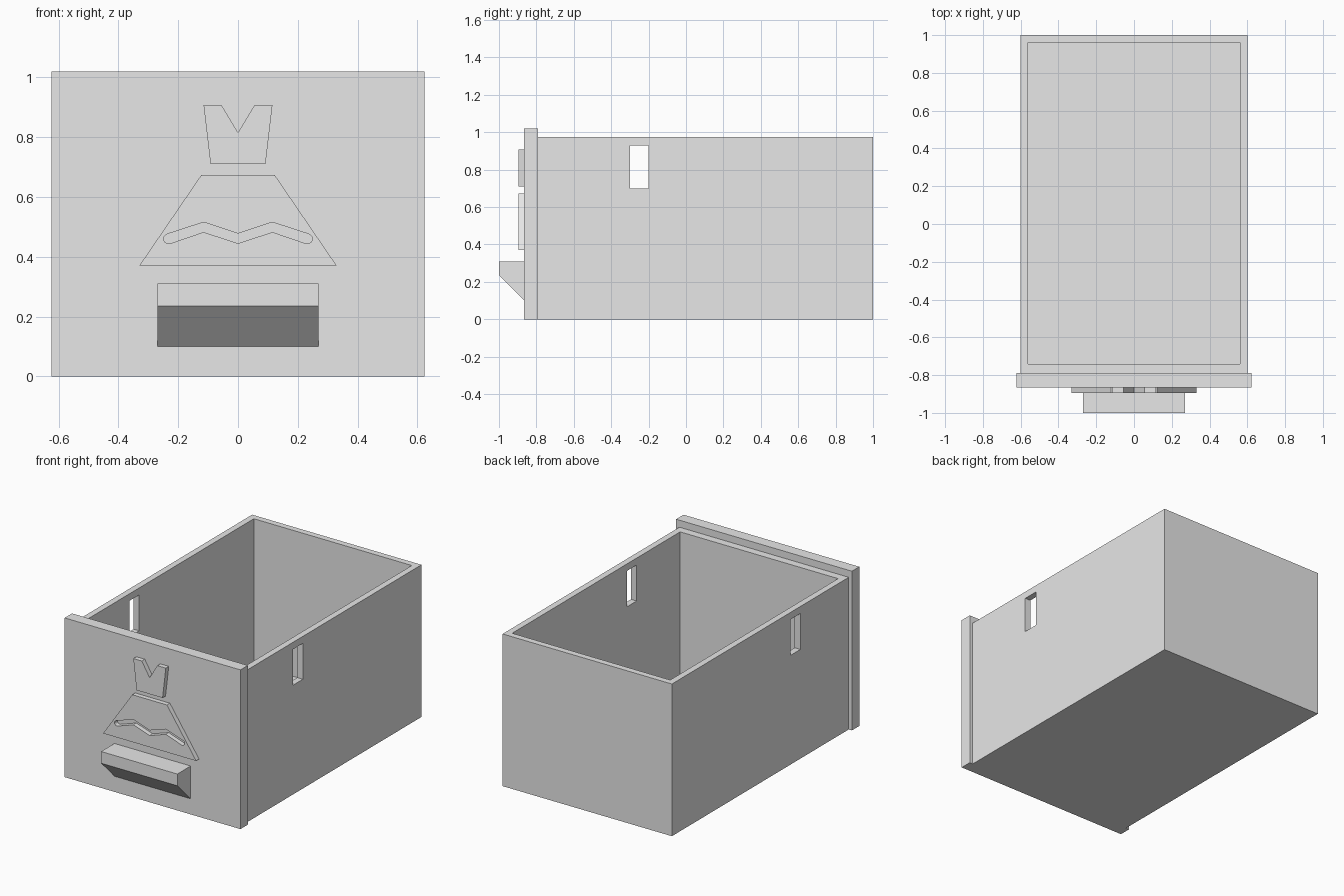
import bpy, bmesh, math
from mathutils import Vector

cube = bpy.data.objects.get("Cube")
if cube:
    bpy.data.objects.remove(cube, do_unlink=True)

grey = bpy.data.materials.new("light grey")
grey.use_nodes = True
grey.diffuse_color = (0.8, 0.8, 0.8, 1)
grey.node_tree.nodes["Principled BSDF"].inputs["Base Color"].default_value = (0.8, 0.8, 0.8, 1)


def prism(name, outline, start, end):
    """Extrude a closed outline of 3D points by the vector from start to end."""
    bm = bmesh.new()
    face = bm.faces.new([bm.verts.new(Vector(p) + Vector(start)) for p in outline])
    out = bmesh.ops.extrude_face_region(bm, geom=[face])
    moved = [g for g in out["geom"] if isinstance(g, bmesh.types.BMVert)]
    bmesh.ops.translate(bm, verts=moved, vec=Vector(end) - Vector(start))
    bmesh.ops.recalc_face_normals(bm, faces=bm.faces)
    mesh = bpy.data.meshes.new(name)
    bm.to_mesh(mesh)
    bm.free()
    mesh.materials.append(grey)
    obj = bpy.data.objects.new(name, mesh)
    bpy.context.collection.objects.link(obj)
    return obj


def box(name, x, y0, y1, z0, z1):
    """Box symmetric in x."""
    return prism(name, [(-x, y0, 0), (x, y0, 0), (x, y1, 0), (-x, y1, 0)], (0, 0, z0), (0, 0, z1))


def relief(name, points, y0, y1):
    """Front-facing shape from (x, z) points."""
    return prism(name, [(x, 0, z) for x, z in points], (0, y0, 0), (0, y1, 0))


def cut(target, cutter):
    """Subtract the cutter, then discard it."""
    cutter.hide_render = True
    mod = target.modifiers.new("cut", 'BOOLEAN')
    mod.operation, mod.solver, mod.object = 'DIFFERENCE', 'EXACT', cutter
    bpy.context.view_layer.objects.active = target
    bpy.ops.object.modifier_apply(modifier=mod.name)
    bpy.data.objects.remove(cutter, do_unlink=True)


# Open drawer tray with a slot through both side walls
tray = box("drawer_tray", 0.60, -0.79, 1.0, 0, 0.975)
cut(tray, box("cavity_cutter", 0.56, -0.74, 0.96, 0.04, 1.2))
cut(tray, box("slot_cutter", 0.8, -0.30, -0.20, 0.70, 0.93))

# Front panel
panel_y, relief_y = -0.865, -0.895
box("front_panel", 0.623, panel_y, -0.79, 0, 1.02)

# Wedge handle
profile = [(panel_y, 0.31), (-1.0, 0.31), (-1.0, 0.235), (panel_y, 0.10)]
prism("handle", [(0, y, z) for y, z in profile], (-0.27, 0, 0), (0.27, 0, 0))

# Raised dress: bodice and skirt
half = [(0.055, 0.907), (0.115, 0.907), (0.092, 0.71)]
mirrored = [(-x, z) for x, z in reversed(half)]
relief("dress_bodice", [(0, 0.815)] + half + mirrored, relief_y, panel_y)
skirt = relief("dress_skirt", [(-0.123, 0.673), (0.123, 0.673), (0.33, 0.37), (-0.33, 0.37)],
               relief_y, panel_y)

# Zigzag groove with rounded ends in the skirt
r = 0.0165
path = [(-0.115, 0.499), (0, 0.461), (0.115, 0.499)]
end_x, end_z = 0.232, 0.460
cap = [(end_x + r * math.cos(a), end_z + r * math.sin(a))
       for a in (math.radians(72 - 22.5 * i) for i in range(9))]
top = [(x, z + r) for x, z in path]
bottom = [(x, z - r) for x, z in reversed(path)]
left_cap = [(-x, z) for x, z in reversed(cap)]
cut(skirt, relief("groove_cutter", top + cap + bottom + left_cap, relief_y - 0.05, panel_y + 0.05))
